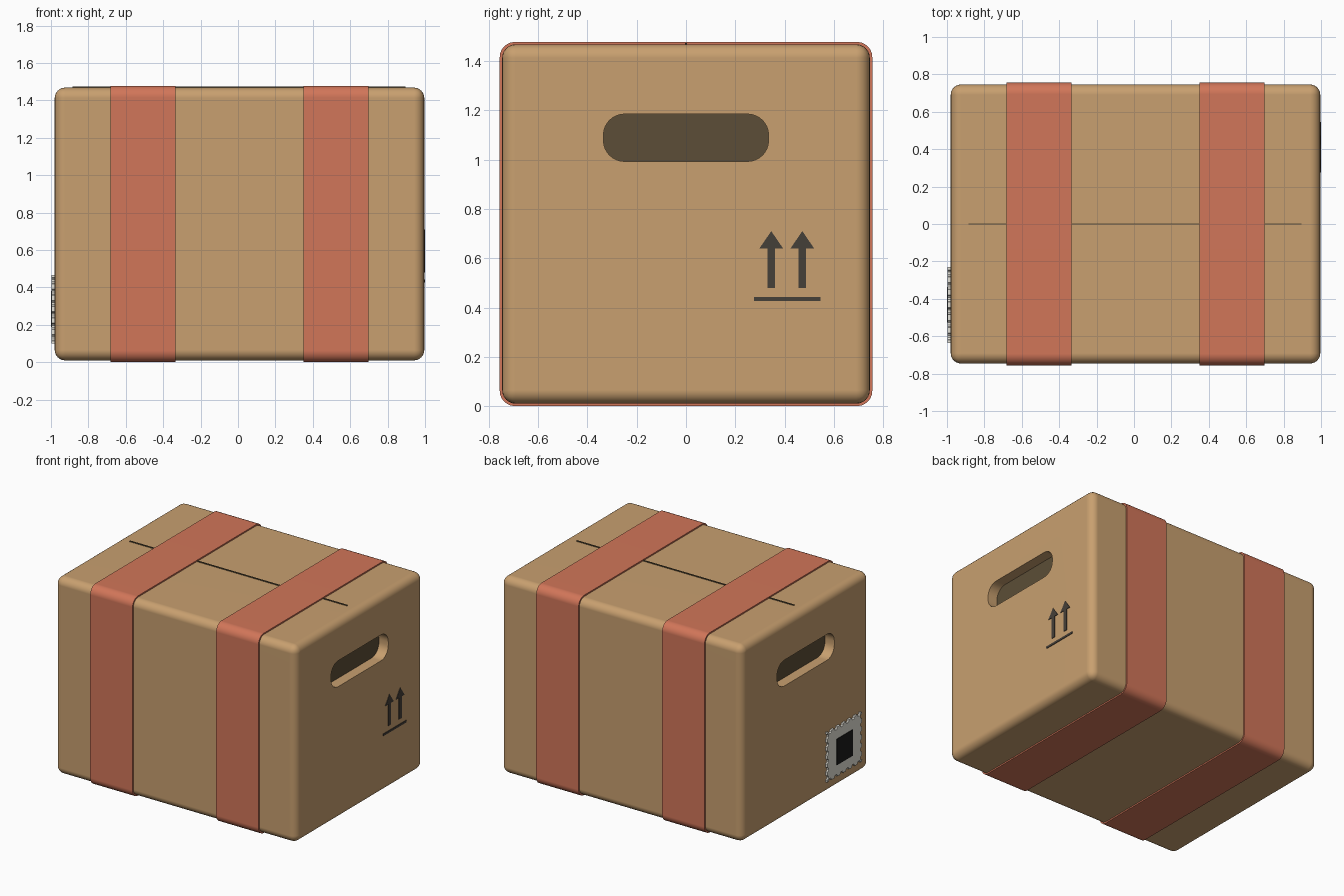
import bpy, bmesh
from math import sin, cos, pi, radians
from mathutils import Vector

if "Cube" in bpy.data.objects:
    bpy.data.objects.remove(bpy.data.objects["Cube"])


def material(name, rgb):
    m = bpy.data.materials.new(name)
    m.diffuse_color = (*rgb, 1)
    m.use_nodes = True
    m.node_tree.nodes["Principled BSDF"].inputs["Base Color"].default_value = m.diffuse_color
    return m


CARD = material("cardboard", (0.58, 0.35, 0.16))
TAPE = material("red_tape", (0.64, 0.18, 0.10))
DARK = material("dark_inside", (0.107, 0.076, 0.038))
INK = material("ink", (0.06, 0.05, 0.04))
PAPER = material("stamp_paper", (0.77, 0.75, 0.68))
BLACK = material("black_print", (0.01, 0.01, 0.01))


def finish(name, bm, mat):
    bmesh.ops.recalc_face_normals(bm, faces=bm.faces)
    me = bpy.data.meshes.new(name)
    bm.to_mesh(me)
    bm.free()
    ob = bpy.data.objects.new(name, me)
    bpy.context.collection.objects.link(ob)
    me.materials.append(mat)
    return ob


def smooth(ob):
    bpy.ops.object.select_all(action='DESELECT')
    ob.select_set(True)
    bpy.context.view_layer.objects.active = ob
    bpy.ops.object.shade_smooth_by_angle(angle=radians(35))
    ob.modifiers.new("weighted", 'WEIGHTED_NORMAL').keep_sharp = True


def rect(y0, y1, z0, z1):
    return [(y0, z0), (y1, z0), (y1, z1), (y0, z1)]


def rounded(y0, y1, z0, z1, r, seg=6):
    pts = []
    centres = [(y1 - r, z1 - r), (y0 + r, z1 - r), (y0 + r, z0 + r), (y1 - r, z0 + r)]
    for k, (cy, cz) in enumerate(centres):
        for i in range(seg + 1):
            a = (k + i / seg) * pi / 2
            pts.append((cy + r * cos(a), cz + r * sin(a)))
    return pts


def prism(name, pts, x0, x1, mat):
    """Outline in (y, z) extruded along x."""
    bm = bmesh.new()
    face = bm.faces.new([bm.verts.new((x0, y, z)) for y, z in pts])
    ext = bmesh.ops.extrude_face_region(bm, geom=[face], use_keep_orig=True)
    moved = [v for v in ext["geom"] if isinstance(v, bmesh.types.BMVert)]
    bmesh.ops.translate(bm, verts=moved, vec=(x1 - x0, 0, 0))
    return finish(name, bm, mat)


def band(name, outer, inner, x0, x1, mat):
    """Closed hoop between two matching outlines."""
    bm = bmesh.new()
    loops = [[bm.verts.new((x, y, z)) for y, z in pts]
             for pts, x in ((outer, x0), (outer, x1), (inner, x1), (inner, x0))]
    n = len(outer)
    for k in range(4):
        a, b = loops[k], loops[(k + 1) % 4]
        for i in range(n):
            j = (i + 1) % n
            bm.faces.new((a[i], a[j], b[j], b[i]))
    return finish(name, bm, mat)


def perforated(y0, y1, z0, z1, n=6):
    """Stamp outline with half-round notches along every side."""
    corners = [Vector(p) for p in rect(y0, y1, z0, z1)]
    pts = []
    for k in range(4):
        a, b = corners[k], corners[(k + 1) % 4]
        d = (b - a).normalized()
        inward = Vector((-d.y, d.x))
        pitch = (b - a).length / n
        r = pitch * 0.28
        pts.append(a)
        for i in range(n):
            c = a + d * pitch * (i + 0.5)
            pts += [c - d * r * cos(t * pi / 5) + inward * r * sin(t * pi / 5)
                    for t in range(6)]
    return pts


X0, X1 = -0.98, 0.996
SLOT = (-0.335, 0.335, 0.993, 1.185)
DEPTH = 0.08

# box body with rounded edges
box = prism("box_body", rect(-0.746, 0.746, 0.01, 1.468), X0, X1, CARD)
bm = bmesh.new()
bm.from_mesh(box.data)
bmesh.ops.bevel(bm, geom=bm.edges[:], offset=0.055, segments=6, profile=0.5,
                affect='EDGES', clamp_overlap=True)
bm.to_mesh(box.data)
bm.free()

# hand hole pockets in both ends, with dark backs
for side, a, b in (("left", X0 - 0.1, X0 + DEPTH), ("right", X1 - DEPTH, X1 + 0.1)):
    cutter = prism("hole_cutter", rounded(*SLOT, 0.085, 8), a, b, CARD)
    cutter.hide_render = True
    mod = box.modifiers.new("hole", 'BOOLEAN')
    mod.operation, mod.solver, mod.object = 'DIFFERENCE', 'EXACT', cutter
    bpy.context.view_layer.objects.active = box
    bpy.ops.object.modifier_apply(modifier=mod.name)
    bpy.data.objects.remove(cutter)
    inner = b if side == "left" else a
    prism(side + "_hole_back", rounded(*SLOT, 0.085, 8), inner - 0.003, inner + 0.003, DARK)
smooth(box)

# two tape bands wrapped round the box
for side, a, b in (("left", -0.681, -0.334), ("right", 0.35, 0.697)):
    smooth(band(side + "_tape", rounded(-0.756, 0.756, 0, 1.478, 0.062),
                rounded(-0.744, 0.744, 0.012, 1.466, 0.05), a, b, TAPE))

# flap seam on top
prism("top_seam", rect(-0.004, 0.004, 1.46, 1.474), -0.885, 0.895, DARK)

# this-way-up mark on the right end
for i, c in enumerate((0.346, 0.472)):
    half = [(0.015, 0.48), (0.015, 0.64), (0.048, 0.64), (0, 0.71)]
    pts = [(c + y, z) for y, z in half] + [(c - y, z) for y, z in half[2::-1]]
    prism(f"up_arrow_{i + 1}", pts, X1 - 0.005, 1.0, INK)
prism("arrow_base_line", rect(0.275, 0.545, 0.427, 0.443), X1 - 0.005, 1.0, INK)

# perforated stamp on the left end
prism("stamp", perforated(-0.635, -0.23, 0.1, 0.467), -0.996, X0 + 0.005, PAPER)
prism("stamp_print", rect(-0.527, -0.338, 0.187, 0.38), -1.0, -0.99, BLACK)
